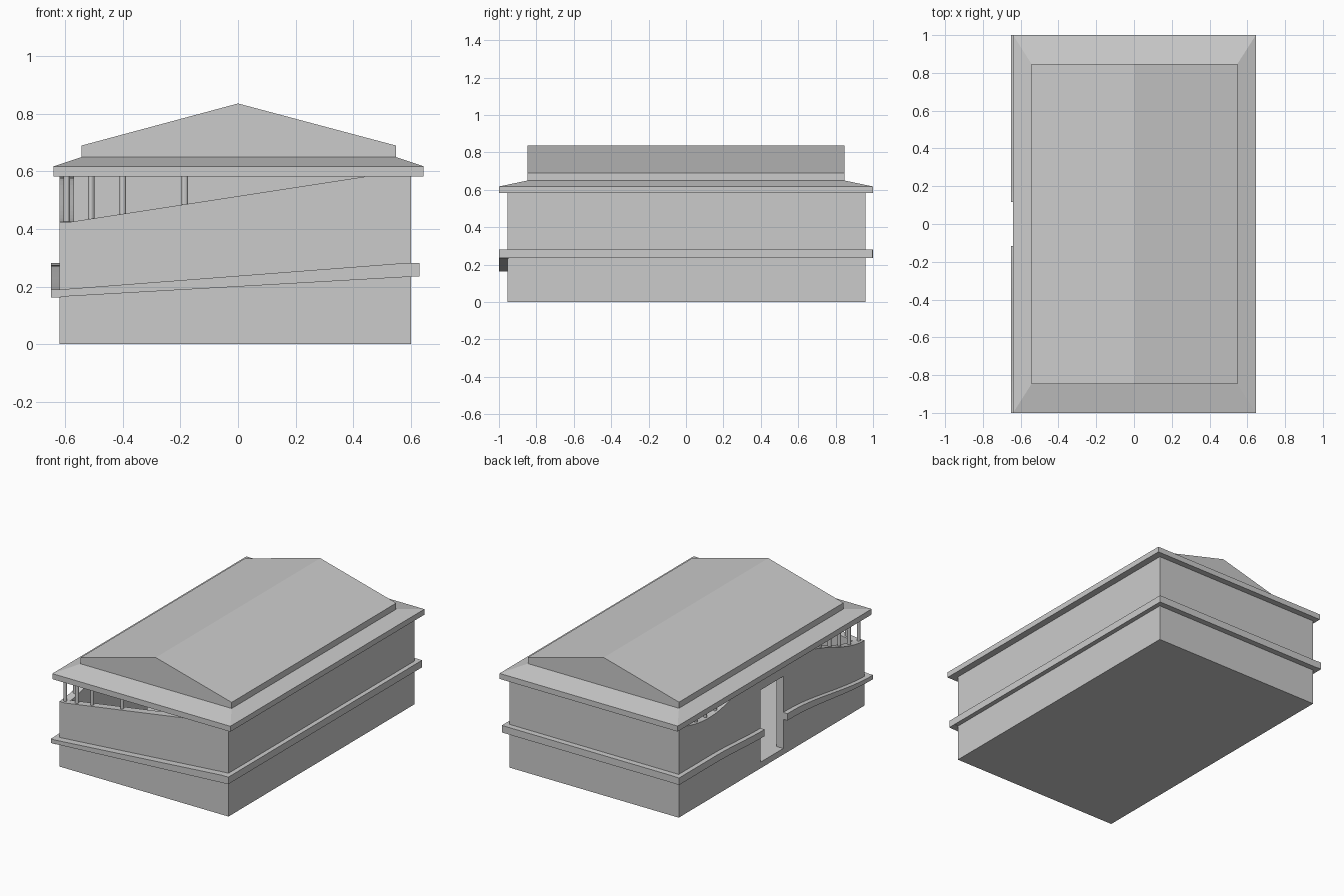
import bpy, bmesh, math

if "Cube" in bpy.data.objects:
    bpy.data.objects.remove(bpy.data.objects["Cube"])


def prism(name, pts, axis, a, b):
    """Extrude a 2D profile along x (pts = y,z), y (pts = x,z) or z (pts = x,y)."""
    def place(p, t):
        return {'x': (t, p[0], p[1]), 'y': (p[0], t, p[1]), 'z': (p[0], p[1], t)}[axis]
    bm = bmesh.new()
    lo = [bm.verts.new(place(p, a)) for p in pts]
    hi = [bm.verts.new(place(p, b)) for p in pts]
    n = len(pts)
    bm.faces.new(lo)
    bm.faces.new(hi)
    for i in range(n):
        j = (i + 1) % n
        bm.faces.new((lo[i], lo[j], hi[j], hi[i]))
    bmesh.ops.recalc_face_normals(bm, faces=bm.faces)
    me = bpy.data.meshes.new(name)
    bm.to_mesh(me)
    bm.free()
    ob = bpy.data.objects.new(name, me)
    bpy.context.collection.objects.link(ob)
    return ob


def box(name, x0, x1, y0, y1, z0, z1):
    return prism(name, [(x0, y0), (x1, y0), (x1, y1), (x0, y1)], 'z', z0, z1)


def smooth(t):
    t = max(0, min(1, t))
    return t * t * (3 - 2 * t)


def column(name, x, y, z0):
    ring = [(x + 0.011 * math.cos(k * math.tau / 12), y + 0.011 * math.sin(k * math.tau / 12)) for k in range(12)]
    prism(name, ring, 'z', z0, TOP)


X0, X1, Y0, Y1, TOP, T = -0.62, 0.60, -0.955, 0.96, 0.582, 0.05
DOOR = 0.117


def front_top(x):
    return min(TOP, 0.425 + max(0, x + 0.58) * 0.154)


def left_top(y):
    if y < 0:
        return 0.425 + (TOP - 0.425) * smooth((y - Y0) / 0.65)
    return TOP - 0.05 * math.sin(math.pi * max(0, min(1, (y - 0.36) / 0.58)))


def band_z(y):
    if y < 0:
        s = smooth((y + 1) / 0.85)
        return 0.163 + 0.067 * s, 0.19 + 0.085 * s
    s = smooth((y - DOOR) / 0.5)
    return 0.218 + 0.018 * s, 0.262 + 0.02 * s


# floor and plain walls
box("floor", X0, X1, Y0, Y1, 0, 0.04)
box("right_wall", X1 - T, X1, Y0, Y1, 0, TOP)
box("back_wall", X0, X1, Y1 - T, Y1, 0, TOP)

# front wall with sloping top
prism("front_wall", [(X0, 0), (X1, 0), (X1, TOP), (0.44, TOP), (-0.58, 0.425), (X0, 0.425)], 'y', Y0, Y0 + T)

# left wall halves with curved tops, lintel over the doorway, and curved band
N = 16
for part, a, b in (("front", Y0, -DOOR), ("rear", DOOR, Y1)):
    ys = [a + (b - a) * i / N for i in range(N + 1)]
    prism("left_wall_" + part, [(a, 0), (b, 0)] + [(y, left_top(y)) for y in reversed(ys)], 'x', X0, X0 + T)
    a, b = (-1, b) if a < 0 else (a, 1)
    ys = [a + (b - a) * i / N for i in range(N + 1)]
    prism("left_band_" + part, [(y, band_z(y)[0]) for y in ys] + [(y, band_z(y)[1]) for y in reversed(ys)],
          'x', -0.65, X0 + 0.005)
box("door_lintel", X0, X0 + T, -DOOR, DOOR, 0.51, TOP)

# remaining bands
box("right_band", X1 - 0.005, 0.63, -0.998, 0.998, 0.236, 0.282)
box("back_band", -0.65, 0.63, Y1 - 0.005, 0.998, 0.236, 0.282)
prism("front_band", [(-0.65, 0.163), (0.63, 0.236), (0.63, 0.282), (0.58, 0.282), (-0.62, 0.19), (-0.65, 0.19)],
      'y', -1, Y0 + 0.005)

# columns in the openings
for x in (-0.595, -0.51, -0.40, -0.185):
    column("front_column", x, Y0 + T / 2, front_top(x) - 0.01)
for y in (-0.83, -0.73, -0.63, -0.53, 0.45, 0.55, 0.65, 0.75, 0.85):
    column("left_column", X0 + T / 2, y, left_top(y) - 0.01)

# roof: eave slab, sloped skirt, gable
box("roof_eave", -0.64, 0.645, -1, 1, 0.582, 0.618)
skirt = box("roof_skirt", -0.64, 0.645, -1, 1, 0.618, 0.65)
for v in skirt.data.vertices:
    if v.co.z > 0.63:
        v.co.x = -0.543 if v.co.x < 0 else 0.548
        v.co.y = math.copysign(0.848, v.co.y)
prism("roof_gable", [(-0.543, 0.65), (0.548, 0.65), (0.548, 0.69), (0, 0.836), (-0.543, 0.69)], 'y', -0.848, 0.848)
